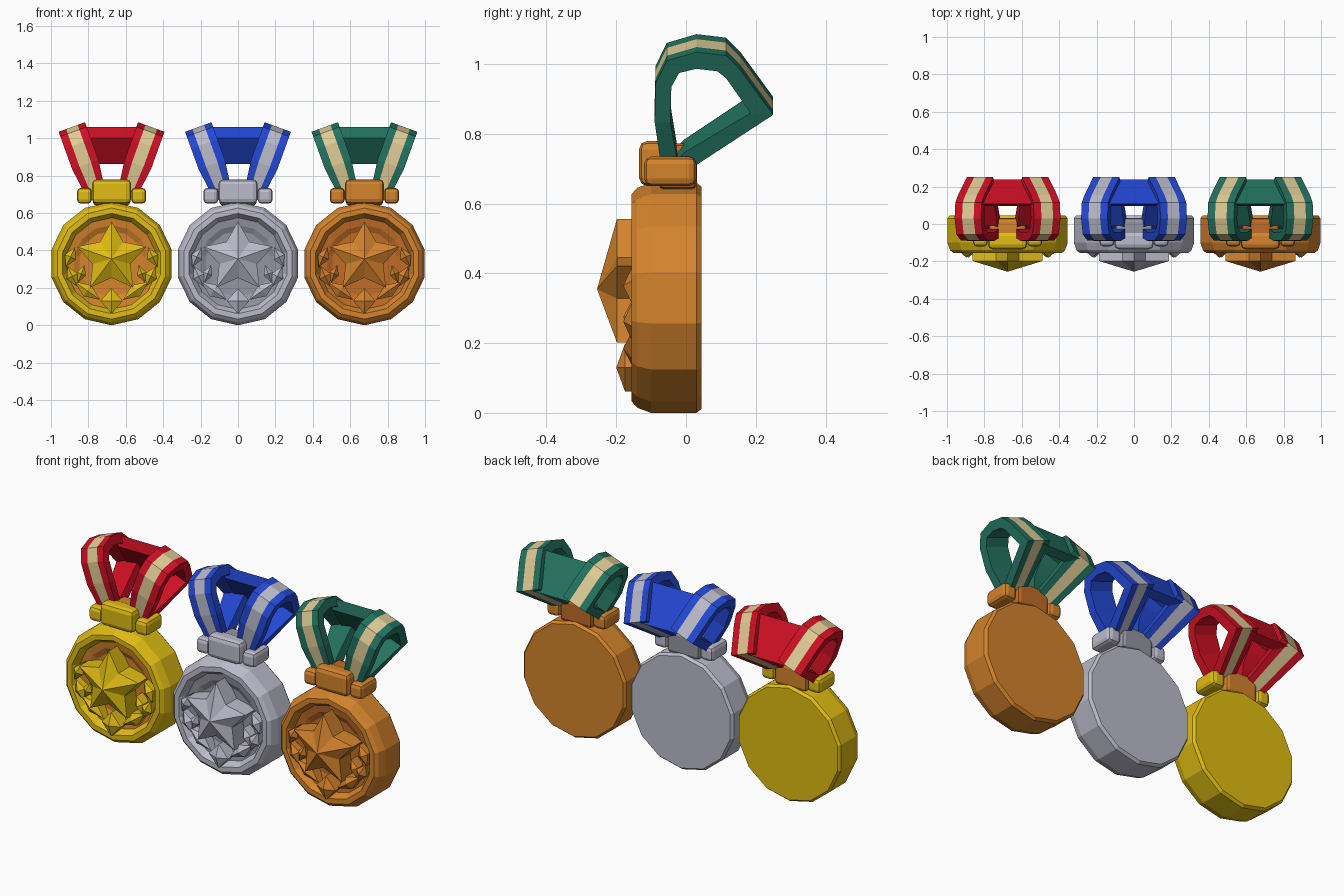
import bpy, bmesh, math
from mathutils import Vector

if "Cube" in bpy.data.objects:
    bpy.data.objects.remove(bpy.data.objects["Cube"])


def mat(name, r, g, b):
    m = bpy.data.materials.new(name)
    m.diffuse_color = (r, g, b, 1)
    m.use_nodes = True
    m.node_tree.nodes["Principled BSDF"].inputs["Base Color"].default_value = m.diffuse_color
    return m


GOLD = mat("gold yellow", .75, .51, .006)
ORANGE = mat("bronze orange", .66, .23, .025)
DARK_BRONZE = mat("dark bronze", .53, .15, .02)
SILVER = mat("silver", .50, .50, .60)
DARK_SILVER = mat("dark silver", .30, .30, .36)
RED = mat("ribbon red", .62, .005, .017)
BLUE = mat("ribbon blue", .017, .065, .66)
GREEN = mat("ribbon green", .017, .17, .115)
CREAM = mat("stripe cream", .74, .60, .30)


def finish(bm, name, x, mats, bevel=0):
    bmesh.ops.recalc_face_normals(bm, faces=bm.faces)
    me = bpy.data.meshes.new(name)
    bm.to_mesh(me)
    bm.free()
    ob = bpy.data.objects.new(name, me)
    ob.location.x = x
    for m in mats:
        me.materials.append(m)
    bpy.context.collection.objects.link(ob)
    if bevel:
        mod = ob.modifiers.new("bevel", 'BEVEL')
        mod.width, mod.segments = bevel, 2
    return ob


def disc(name, x, body, face):
    # 14-sided coin turned from a profile of (radius, y), with a sunken face
    n, zc = 14, .33
    prof = [(.318, .045), (.33, .03), (.33, -.1), (.315, -.14), (.297, -.156),
            (.268, -.156), (.245, -.12), (.205, -.115), (.175, -.1)]
    bm = bmesh.new()
    rings = [[bm.verts.new((r * math.sin(2 * math.pi * i / n), y,
                            zc - r * math.cos(2 * math.pi * i / n)))
              for i in range(n)] for r, y in prof]
    bm.faces.new(rings[0])
    for k in range(len(prof) - 1):
        for i in range(n):
            j = (i + 1) % n
            f = bm.faces.new((rings[k][i], rings[k][j], rings[k + 1][j], rings[k + 1][i]))
            f.material_index = int(k >= 6)
    bm.faces.new(rings[-1]).material_index = 1
    finish(bm, name, x, [body, face])


def gem(bm, outline, cx, cz, edge_y, apex_y):
    # raised plate with straight sides and a pointed front
    back = [bm.verts.new((px, -.09, pz)) for px, pz in outline]
    edge = [bm.verts.new((px, edge_y, pz)) for px, pz in outline]
    apex = bm.verts.new((cx, apex_y, cz))
    bm.faces.new(back)
    n = len(outline)
    for i in range(n):
        j = (i + 1) % n
        bm.faces.new((back[i], back[j], edge[j], edge[i]))
        bm.faces.new((edge[i], edge[j], apex))


def star(name, x, m):
    pts = []
    for i in range(10):
        r, a = (.106 if i % 2 else .196), math.pi * i / 5
        pts.append((r * math.sin(a), .36 + r * math.cos(a)))
    bm = bmesh.new()
    gem(bm, pts, 0, .355, -.198, -.255)
    finish(bm, name, x, [m])


def rhomb(cx, cz, length, width, deg):
    a = math.radians(deg)
    ux, uz = math.cos(a), math.sin(a)
    return [(cx + ux * l - uz * w, cz + uz * l + ux * w)
            for l, w in ((length, 0), (0, width), (-length, 0), (0, -width))]


def wreath(name, x, m):
    bm = bmesh.new()
    gem(bm, rhomb(0, .13, .068, .06, 90), 0, .13, -.175, -.2)
    for s in (1, -1):
        for cx, cz, l, w, deg in ((.13, .185, .085, .036, 145), (.21, .262, .06, .033, 115),
                                  (.162, .275, .05, .026, 70), (.22, .365, .058, .032, 65)):
            # right side leaves lean outward, mirrored to the left
            d = deg if deg < 100 else 180 - deg
            d = 180 - d if deg == 70 or deg == 65 else d
            gem(bm, [(s * px, pz) for px, pz in rhomb(cx, cz, l, w, d)], s * cx, cz, -.155, -.18)
    finish(bm, name, x, [m])


def block(name, x, lo, hi, m, bevel):
    bm = bmesh.new()
    bmesh.ops.create_cube(bm, size=1)
    for v in bm.verts:
        v.co = Vector([(lo[i] + hi[i]) / 2 + v.co[i] * (hi[i] - lo[i]) for i in range(3)])
    finish(bm, name, x, [m], bevel)


OUTER = [(-.07, .72), (-.09, .86), (-.087, .97), (-.055, 1.035), (.03, 1.06),
         (.115, 1.05), (.155, 1.01), (.25, .88), (0, .71)]
INNER = [(-.025, .745), (-.045, .86), (-.042, .96), (-.02, 1.0), (.03, 1.012),
         (.09, 1.005), (.115, .985), (.185, .885), (-.005, .765)]


def strands(name, x, cloth, stripe):
    # two looped bands leaning outwards, with a stripe along the outer face
    bm = bmesh.new()
    tilt = math.radians(20)
    n = len(OUTER)
    for s in (1, -1):
        def col(path, t):
            vs = []
            for i, (y, z) in enumerate(path):
                w = t * (.11 if i in (0, n - 1) else .15)
                px = .09 + .36 * (z - .72) + w * math.cos(tilt)
                vs.append(bm.verts.new((s * px, y, z - w * math.sin(tilt))))
            return vs
        cols = [col(OUTER, t) for t in (-.5, -.22, .22, .5)] + [col(INNER, t) for t in (.5, -.5)]
        for k in range(6):
            a, b = cols[k], cols[(k + 1) % 6]
            for i in range(n):
                j = (i + 1) % n
                bm.faces.new((a[i], a[j], b[j], b[i])).material_index = int(k == 1)
    finish(bm, name, x, [cloth, stripe])


def neck_band(name, x, cloth):
    # sloping panel joining both strands at the back
    sec = [(.095, 1.0), (.108, 1.06), (.238, .88), (.19, .862)]
    bm = bmesh.new()
    a, b = [[bm.verts.new((px, y, z)) for y, z in sec] for px in (-.15, .15)]
    bm.faces.new(a)
    bm.faces.new(b)
    for i in range(4):
        j = (i + 1) % 4
        bm.faces.new((a[i], a[j], b[j], b[i]))
    finish(bm, name, x, [cloth])


def medal(label, x, body, face, cloth, stripe):
    disc(label + "_disc", x, body, face)
    star(label + "_star", x, body)
    wreath(label + "_wreath", x, body)
    # hanger: front clasp, rear core and two end knobs
    block(label + "_clasp", x, (-.105, -.135, .65), (.105, -.04, .78), body, .025)
    block(label + "_clasp_core", x, (-.1, -.08, .64), (.1, .032, .772), face, .02)
    for side, s in (("left", -1), ("right", 1)):
        block(f"{label}_knob_{side}", x, (s * .145 - .04, -.12, .65),
              (s * .145 + .04, .03, .735), body, .022)
    strands(label + "_ribbon_strands", x, cloth, stripe)
    neck_band(label + "_ribbon_back", x, cloth)


medal("gold", -.676, GOLD, ORANGE, RED, CREAM)
medal("silver", 0, SILVER, DARK_SILVER, BLUE, SILVER)
medal("bronze", .676, ORANGE, DARK_BRONZE, GREEN, CREAM)
